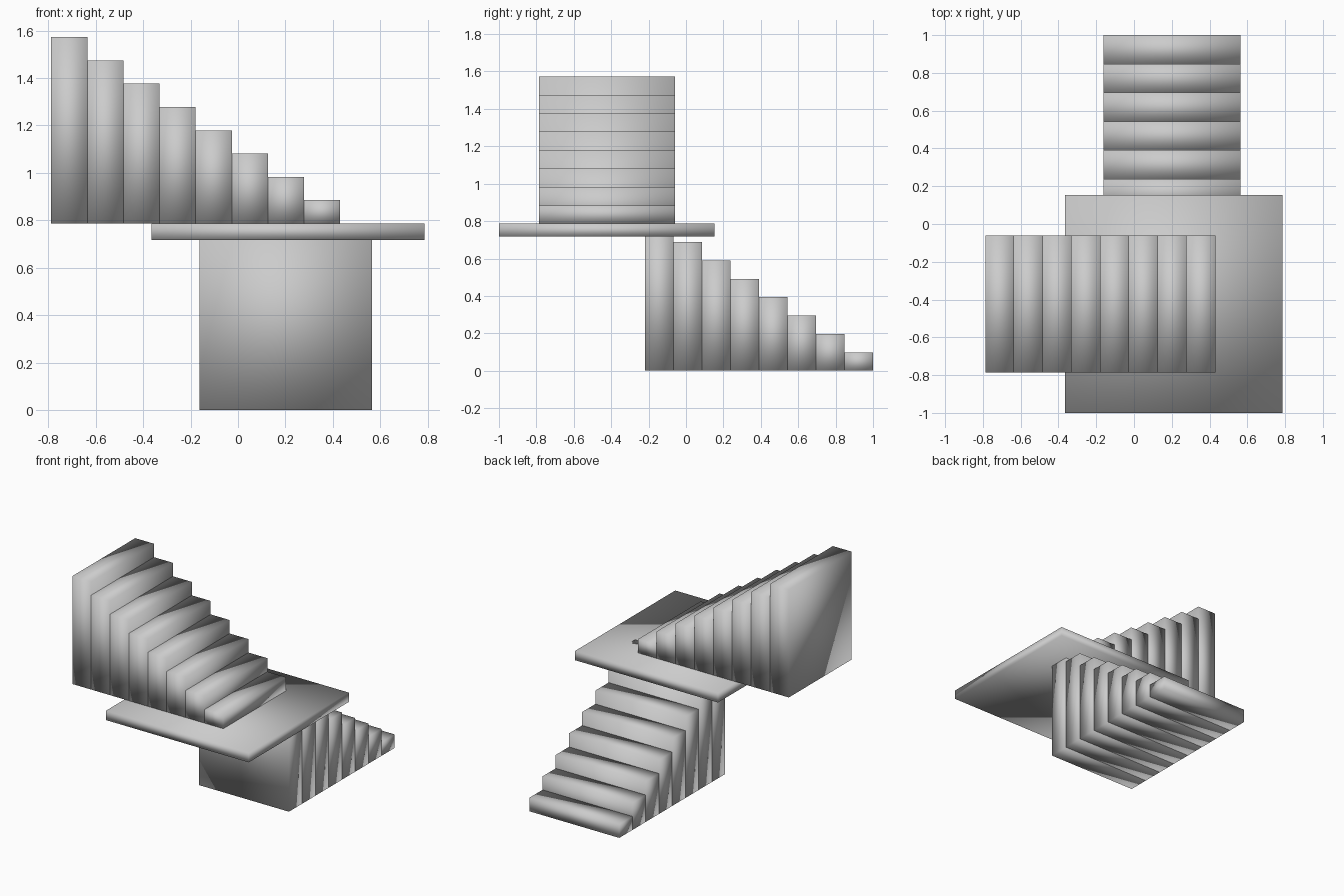
import bpy

if "Cube" in bpy.data.objects:
    bpy.data.objects.remove(bpy.data.objects["Cube"])

STEPS = 8
RISE = 0.0983
TREAD = 0.1523
LANDING_TOP = STEPS * RISE


def box(name, x, y, z):
    """Smooth-shaded block spanning the given (min, max) ranges."""
    bpy.ops.mesh.primitive_cube_add(size=1, location=[(a + b) / 2 for a, b in (x, y, z)])
    obj = bpy.context.object
    obj.name = name
    obj.scale = [b - a for a, b in (x, y, z)]
    bpy.ops.object.transform_apply(location=False, rotation=False, scale=True)
    bpy.ops.object.shade_smooth()
    return obj


# Landing slab between the two flights
box("landing", (-0.365, 0.787), (-1.0, 0.153), (0.718, LANDING_TOP))

for i in range(STEPS):
    height = (i + 1) * RISE
    # Lower flight: solid steps climbing from the back towards the front
    y = 1.0 - i * TREAD
    box(f"lower_step_{i + 1}", (-0.162, 0.564), (y - TREAD, y), (0, height))
    # Upper flight: solid steps climbing from the landing towards the left
    x = 0.431 - i * TREAD
    box(f"upper_step_{i + 1}", (x - TREAD, x), (-0.785, -0.06),
        (LANDING_TOP, LANDING_TOP + height))
